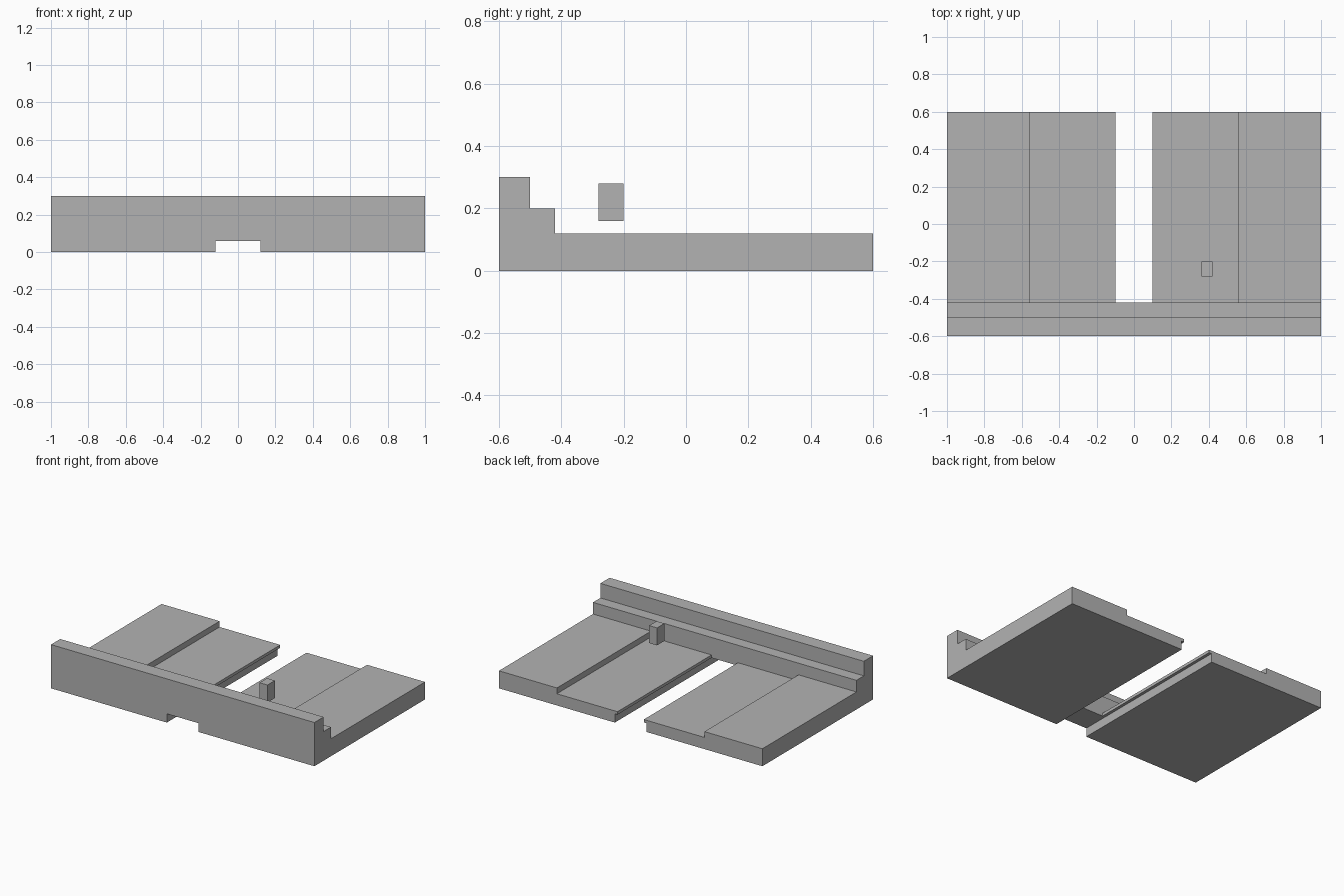
import bpy
from mathutils import Vector

cube = bpy.data.objects.get("Cube")
if cube:
    bpy.data.objects.remove(cube, do_unlink=True)

grey = bpy.data.materials.new("plain grey")
grey.use_nodes = True
colour = (0.45, 0.45, 0.45, 1)
grey.diffuse_color = colour
grey.node_tree.nodes["Principled BSDF"].inputs["Base Color"].default_value = colour


def box(name, low, high):
    """Box between two opposite corners."""
    low, high = Vector(low), Vector(high)
    bpy.ops.mesh.primitive_cube_add(size=1, location=(low + high) / 2)
    obj = bpy.context.object
    obj.name = name
    obj.scale = high - low
    bpy.ops.object.transform_apply(location=True, rotation=False, scale=True)
    obj.data.materials.append(grey)
    return obj


def cut(target, low, high):
    """Remove a box-shaped volume from the target."""
    cutter = box("cutter", low, high)
    cutter.hide_render = True
    mod = target.modifiers.new("cut", 'BOOLEAN')
    mod.operation = 'DIFFERENCE'
    mod.solver = 'EXACT'
    mod.object = cutter
    bpy.context.view_layer.objects.active = target
    bpy.ops.object.modifier_apply(modifier=mod.name)
    bpy.data.objects.remove(cutter, do_unlink=True)


# Slotted base with a stepped front rail
base = box("slotted_base", (-1, -0.6, 0), (1, 0.6, 0.3))
cut(base, (-2, -0.5, 0.2), (2, 1, 1))           # rail step
cut(base, (-2, -0.42, 0.12), (2, 1, 1))         # outer decks
cut(base, (-0.56, -0.42, 0.08), (0.56, 1, 1))   # lowered inner decks
cut(base, (-0.12, -1, -1), (0.12, 1, 0.06))     # undercut channel
cut(base, (-0.1, -0.42, -1), (0.1, 1, 1))       # open slot between lips

# Small block hovering over the left inner deck
box("small_block", (0.36, -0.28, 0.16), (0.42, -0.2, 0.28))
